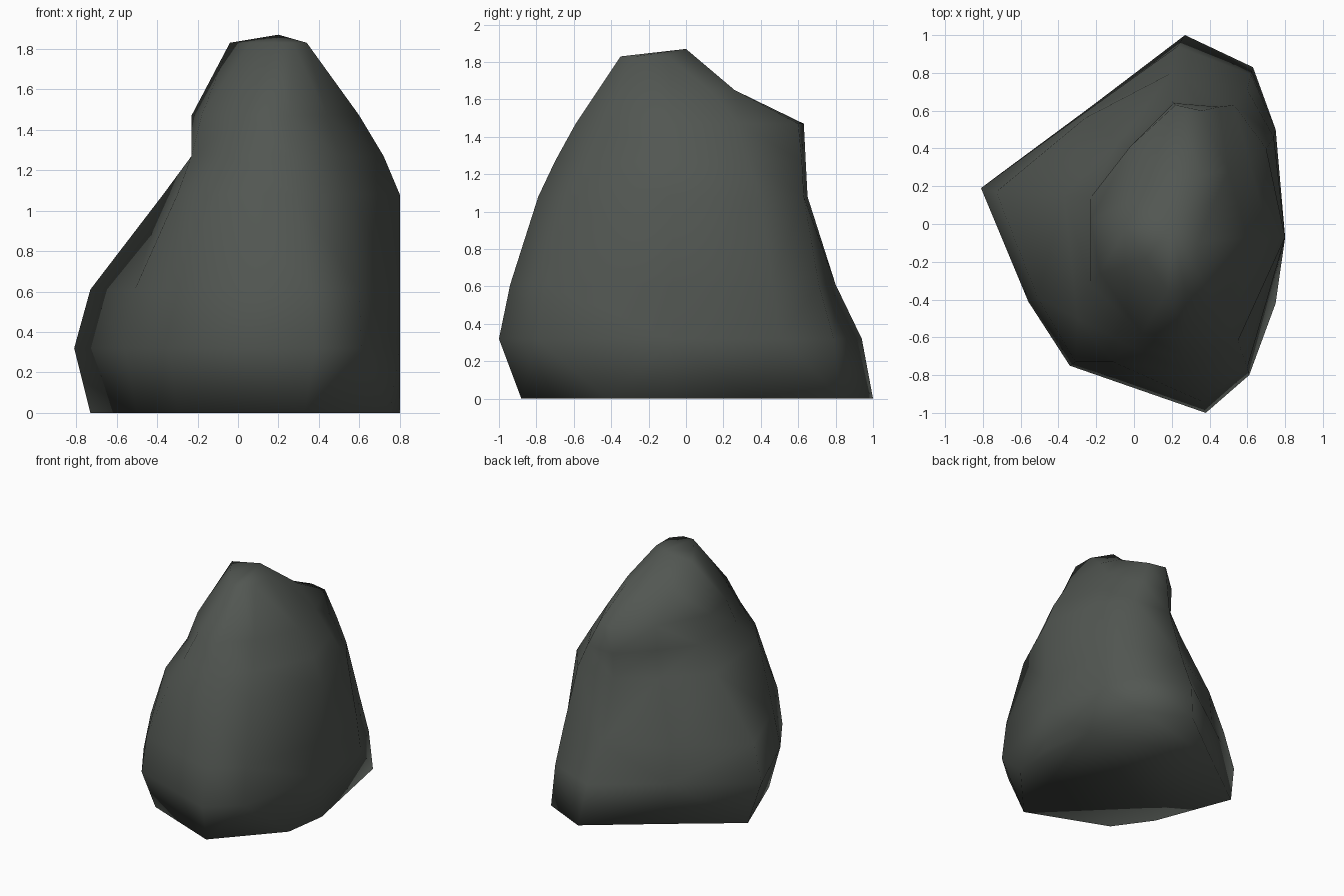
import bpy, bmesh

# Rock outline at each height: (z, [x, y pairs]) going round from the back, clockwise from above
RINGS = [
    (0.00, [.27, 1.0, .63, .83, .72, .35, .80, -.07, .75, -.42, .33, -.88, -.30, -.63, -.50, -.35, -.73, .25, -.23, .62]),
    (0.32, [.23, .94, .62, .79, .75, .50, .80, -.07, .61, -.80, .38, -1.0, -.34, -.75, -.56, -.41, -.81, .19, -.26, .59]),
    (0.61, [.20, .80, .60, .71, .74, .46, .80, -.07, .60, -.76, .36, -.94, -.31, -.73, -.51, -.39, -.73, .17, -.26, .56]),
    (1.08, [.20, .65, .53, .63, .70, .40, .80, -.07, .55, -.62, .29, -.79, -.11, -.73, -.30, -.50, -.37, .15, -.08, .44]),
    (1.27, [.21, .64, .45, .62, .61, .33, .72, -.07, .50, -.52, .26, -.70, -.04, -.64, -.23, -.32, -.23, .14, -.02, .40]),
    (1.47, [.22, .63, .36, .60, .50, .28, .60, -.07, .44, -.42, .26, -.59, .04, -.58, -.18, -.26, -.23, .02, -.02, .41]),
    (1.83, [.18, .24, .36, .26, .43, .13, .34, -.10, .34, -.27, .27, -.35, .18, -.35, .06, -.19, -.04, -.02, .00, .14]),
]


def height(z, y):
    # The top outline drops to a shoulder at the back
    return 1.65 if z > 1.8 and y > .1 else z


bm = bmesh.new()
loops = [[bm.verts.new((p[i], p[i + 1], height(z, p[i + 1]))) for i in range(0, len(p), 2)]
         for z, p in RINGS]

# Sides, split into triangles along the shorter diagonal for a chiselled look
n = len(loops[0])
for low, high in zip(loops, loops[1:]):
    for i in range(n):
        j = (i + 1) % n
        a, b, c, d = low[i], low[j], high[j], high[i]
        if (a.co - c.co).length < (b.co - d.co).length:
            tris = ((a, b, c), (a, c, d))
        else:
            tris = ((a, b, d), (b, c, d))
        for t in tris:
            bm.faces.new(t)

# Flat base and low peak
bm.faces.new(loops[0])
peak = bm.verts.new((.20, .00, 1.87))
for i in range(n):
    bm.faces.new((loops[-1][i], loops[-1][(i + 1) % n], peak))
bmesh.ops.recalc_face_normals(bm, faces=bm.faces)

mesh = bpy.data.meshes.new("rock")
bm.to_mesh(mesh)
bm.free()
rock = bpy.data.objects.new("rock", mesh)
bpy.context.collection.objects.link(rock)

# Smooth shading all over, as worn stone
mesh.shade_smooth()

stone = bpy.data.materials.new("dark grey stone")
stone.diffuse_color = (.084, .094, .084, 1)
mesh.materials.append(stone)
